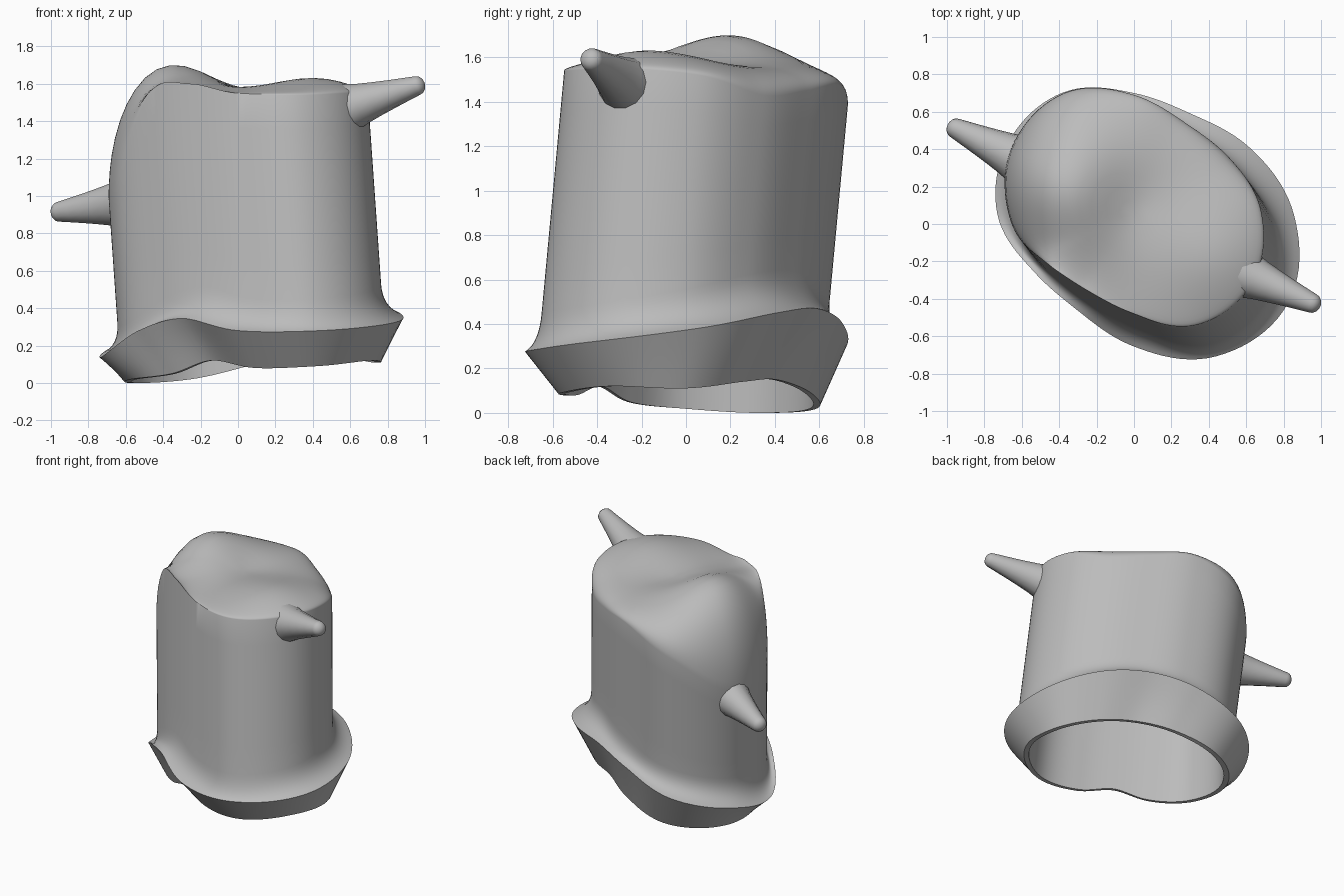
import bpy, bmesh, math
from mathutils import Vector

if "Cube" in bpy.data.objects:
    bpy.data.objects.remove(bpy.data.objects["Cube"], do_unlink=True)

mat = bpy.data.materials.new("plain grey")
mat.use_nodes = True
mat.diffuse_color = (0.5, 0.5, 0.5, 1)
mat.node_tree.nodes["Principled BSDF"].inputs["Base Color"].default_value = (0.5, 0.5, 0.5, 1)

# Contours sampled every 30 degrees, counter-clockwise from +x
WALL_R = [.69, .595, .56, .635, .76, .785, .685, .535, .485, .54, .695, .745]
EDGE_Z = [1.52, 1.43, 1.45, 1.47, 1.31, 1.04, 1.04, 1.55, 1.6, 1.55, 1.54, 1.55]
FLARE_R = [.855, .715, .62, .65, .755, .775, .73, .615, .595, .705, .875, .95]
FLARE_Z = [.38, .45, .47, .41, .28, .19, .14, .28, .345, .28, .28, .32]
RIM_R = [.68, .565, .51, .6, .755, .79, .69, .535, .485, .54, .685, .735]
RIM_Z = [.11, .14, .15, .1, .02, .0, .02, .05, .12, .08, .09, .12]
CENTRE = Vector((0, 0.05))
SEGMENTS = 120


def sample(values, angle):
    """Smooth periodic interpolation of a contour."""
    n = len(values)
    f = angle / math.tau * n
    i, t = int(f), f - int(f)
    a, b, c, d = (values[(i + k) % n] for k in (-1, 0, 1, 2))
    return b + t / 2 * (c - a + t * (2*a - 5*b + 4*c - d + t * (3*(b - c) + d - a)))


def bump(x, y, cx, cy, size):
    return math.exp(-((x - cx)**2 + (y - cy)**2) / size**2)


def top_height(x, y):
    return (1.55 + 0.165 * bump(x, y, -.39, .19, .36) + 0.085 * bump(x, y, .43, -.18, .34)
            - 0.03 * bump(x, y, 0, .12, .2))


def lean(z):
    """Sideways drift of the leaning body."""
    return Vector((-0.07 * (z - 1.4), 0.093 * (z - 1.4)))


def dome(direction, radius, edge, drop, steps):
    """Points from the wall edge in towards the middle of a cap."""
    points = []
    for s in steps:
        p = CENTRE + direction * radius * s + lean(edge) * s
        blend = (1 - s**5)**0.48
        points.append((p.x, p.y, edge + (top_height(p.x, p.y) - drop - edge) * blend))
    return points


def section(angle):
    """One radial section, from the cavity roof out and over to the top."""
    d = Vector((math.cos(angle), math.sin(angle)))
    r, edge = sample(WALL_R, angle), sample(EDGE_Z, angle)
    flare_z, rim_z = sample(FLARE_Z, angle), sample(RIM_Z, angle)
    rim_r = sample(RIM_R, angle)
    steps = [.998, .99, .975, .95, .91, .86, .8, .72, .63, .53, .43, .33, .22, .11, .04]

    def wall(z, k=1):
        p = CENTRE + d * r * k + lean(z)
        return Vector((p.x, p.y, z))

    def rim(k):
        p = CENTRE + Vector((d.x * .97, d.y * .93)) * rim_r * k + lean(rim_z)
        return Vector((p.x, p.y + .06, rim_z))

    # cavity
    inner_edge = edge - 0.2
    points = dome(d, r * .86, inner_edge, .2, steps[::-2])
    inner_top = wall(inner_edge, .86)
    points += [inner_top.lerp(rim(.95), t / 6) for t in range(7)]
    # rim and flared collar
    f = CENTRE + d * sample(FLARE_R, angle)
    flare = Vector((f.x, f.y, flare_z))
    points += [rim(1).lerp(flare, t / 4) for t in range(5)]
    # concave fillet up to the wall
    p1, p2 = wall(flare_z + .04), wall(flare_z + .17)
    points += [flare.lerp(p1, t / 8).lerp(p1.lerp(p2, t / 8), t / 8) for t in range(1, 9)]
    # wall and domed top
    points += [wall(p2.z + (edge - p2.z) * t / 6) for t in range(1, 7)]
    return points + dome(d, r, edge, 0, steps)


def finish(bm, name, angle):
    bmesh.ops.recalc_face_normals(bm, faces=bm.faces)
    mesh = bpy.data.meshes.new(name)
    bm.to_mesh(mesh)
    bm.free()
    mesh.materials.append(mat)
    obj = bpy.data.objects.new(name, mesh)
    bpy.context.collection.objects.link(obj)
    bpy.ops.object.select_all(action='DESELECT')
    obj.select_set(True)
    bpy.context.view_layer.objects.active = obj
    bpy.ops.object.shade_smooth_by_angle(angle=math.radians(angle))


def loft(rings, name, angle):
    """Join closed rings of points and cap both ends."""
    bm = bmesh.new()
    rows = [[bm.verts.new(p) for p in ring] for ring in rings]
    n = len(rows[0])
    for a, b in zip(rows, rows[1:]):
        for i in range(n):
            j = (i + 1) % n
            bm.faces.new((a[i], a[j], b[j], b[i]))
    bm.faces.new(rows[0])
    bm.faces.new(rows[-1])
    finish(bm, name, angle)


# Hollow body with collar
sections = [section(math.tau * i / SEGMENTS) for i in range(SEGMENTS)]
loft(list(zip(*sections)), "hollow_body", 32)


# Tapered pegs with rounded tips
def peg(name, base, tip, base_radius, tip_radius):
    base, tip = Vector(base), Vector(tip)
    axis = (tip - base).normalized()
    side = axis.cross(Vector((0, 0, 1))).normalized()
    up = side.cross(axis)
    stations = [(base.lerp(tip, t), base_radius + (tip_radius - base_radius) * t**.8)
                for t in (0, .2, .4, .6, .8, 1)]
    for a in (25, 50, 70, 85):
        a = math.radians(a)
        stations.append((tip + axis * tip_radius * math.sin(a) * .8, tip_radius * math.cos(a)))
    rings = []
    for centre, radius in stations:
        angles = [math.tau * i / 14 for i in range(14)]
        rings.append([centre + (side * math.cos(a) + up * math.sin(a)) * radius for a in angles])
    loft(rings, name, 40)


peg("upper_peg", (.6, -.27, 1.475), (.957, -.425, 1.59), .13, .052)
peg("lower_peg", (-.61, .345, .96), (-.957, .513, .915), .135, .054)
